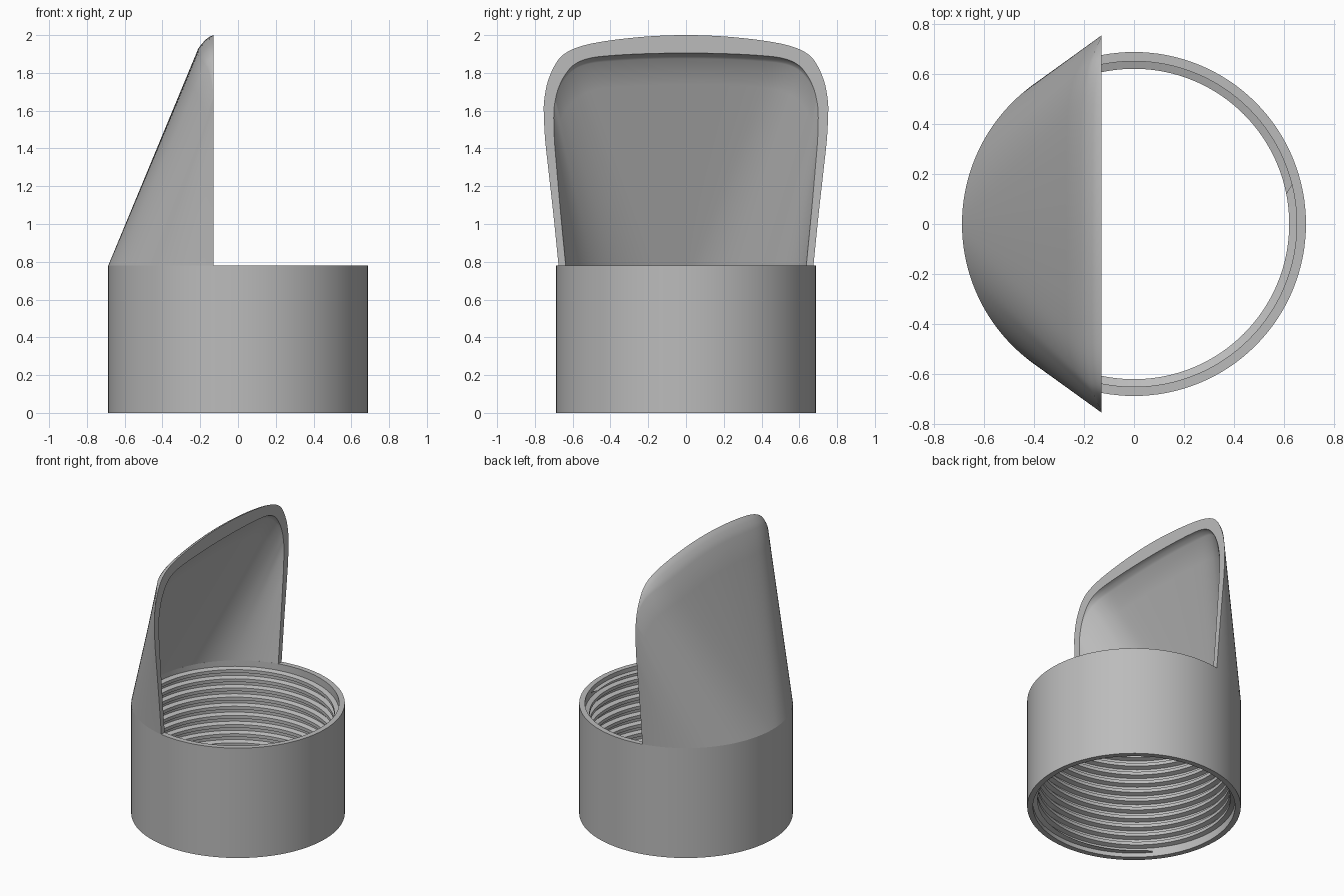
import bpy, bmesh, math
from mathutils import Vector

cube = bpy.data.objects.get("Cube")
if cube:
    bpy.data.objects.remove(cube)

R_OUT, R_IN, R_CREST, H = 0.687, 0.65, 0.62, 0.78
CUT_X = -0.13          # plane of the hood opening

grey = bpy.data.materials.new("plain_grey")
grey.use_nodes = True
colour = (0.5, 0.5, 0.5, 1)
grey.diffuse_color = colour
grey.node_tree.nodes["Principled BSDF"].inputs["Base Color"].default_value = colour


def build_loft(name, columns):
    """Skin a list of closed cross-sections with quads."""
    bm = bmesh.new()
    cols = [[bm.verts.new(p) for p in c] for c in columns]
    n = len(cols[0])
    for a, b in zip(cols, cols[1:]):
        for i in range(n):
            j = (i + 1) % n
            bm.faces.new((a[i], b[i], b[j], a[j]))
    bmesh.ops.remove_doubles(bm, verts=bm.verts, dist=1e-5)
    bmesh.ops.dissolve_degenerate(bm, edges=bm.edges, dist=1e-6)
    bmesh.ops.recalc_face_normals(bm, faces=bm.faces)
    mesh = bpy.data.meshes.new(name)
    bm.to_mesh(mesh)
    bm.free()
    mesh.materials.append(grey)
    ob = bpy.data.objects.new(name, mesh)
    bpy.context.collection.objects.link(ob)
    bpy.ops.object.select_all(action='DESELECT')
    ob.select_set(True)
    bpy.context.view_layer.objects.active = ob
    bpy.ops.object.shade_smooth_by_angle(angle=math.radians(30))
    return ob


# Threaded collar: helical inner wall between two plain lead bands
PITCH, LEAD, SEGS = 0.065, 0.03, 128
THREAD = [(0, R_IN), (0.35, R_IN), (0.5, R_CREST), (0.85, R_CREST)]


def collar_section(s):
    t = s / SEGS
    prof = [(R_OUT, 0), (R_IN, 0)]
    for k in range(-2, 14):
        for f, r in THREAD:
            z = PITCH * (k + f + t)
            if z <= LEAD or z >= H - LEAD:
                r = R_IN
            prof.append((r, min(max(z, LEAD), H - LEAD)))
    prof += [(R_IN, H), (R_OUT, H)]
    a = math.tau * t
    return [(r * math.cos(a), r * math.sin(a), z) for r, z in prof]


build_loft("threaded_collar", [collar_section(s) for s in range(SEGS + 1)])

# Hood: ruled walls from the collar's arc to the opening rim
# rows: outer rim y, z, inner rim y, z, arc angle, crown rounding
RIM = [Vector(r) for r in (
    (0, 2.0, 0, 1.905, 0, 1),
    (0.2, 1.993, 0.2, 1.902, 2, 1),
    (0.4, 1.972, 0.38, 1.893, 4, 1),
    (0.55, 1.943, 0.51, 1.878, 7, 0.9),
    (0.645, 1.9, 0.59, 1.845, 16, 0.65),
    (0.695, 1.84, 0.64, 1.79, 25, 0.35),
    (0.733, 1.75, 0.675, 1.72, 36, 0.1),
    (0.75, 1.66, 0.693, 1.65, 47, 0),
    (0.753, 1.59, 0.7, 1.58, 54, 0),
    (0.746, 1.45, 0.697, 1.45, 60, 0),
    (0.73, 1.3, 0.685, 1.3, 66, 0),
    (0.702, 1.05, 0.663, 1.05, 73, 0),
    (0.6746, H, 0.6369, H, 79, 0))]


def smooth_rows(rows, steps):
    """Catmull-Rom resampling, mirrored about the first row."""
    first = rows[1].copy()
    for i in (0, 2, 4):
        first[i] = -first[i]
    p = [first] + rows + [rows[-1] * 2 - rows[-2]]
    out = []
    for i in range(1, len(p) - 2):
        a, b, c, d = p[i - 1:i + 3]
        for s in range(steps):
            t = s / steps
            out.append(0.5 * (2 * b + (c - a) * t + (2 * a - 5 * b + 4 * c - d) * t**2
                              + (3 * b - a - 3 * c + d) * t**3))
    return out + [rows[-1]]


def wall(y, z, ang, w, radius, depth, drop):
    """One strip from the collar up the wall and over the crown to the rim."""
    end = math.acos(-CUT_X / radius)
    a = min(math.radians(ang), end) if ang < 78.9 else end
    base = Vector((-radius * math.cos(a), radius * math.sin(a), H))
    w = max(w, 0)
    brk = Vector((CUT_X - depth * w, y * (1 - 0.03 * w), z - drop * w))
    pts = [base.lerp(brk, i / 8) for i in range(9)]
    for i in range(1, 5):
        s = i / 4
        pts.append(Vector((CUT_X - depth * w * (1 - s), y * (1 - 0.03 * w * (1 - s)),
                           z - drop * w * (1 - s) ** 1.6)))
    return pts


def hood_section(row, side):
    yo, zo, yi, zi, ang, w = row
    pts = wall(yo, zo, ang, w, R_OUT, 0.08, 0.07)
    pts += reversed(wall(yi, zi, ang, w, R_IN, 0.05, 0.03))
    return [(p.x, side * p.y, p.z) for p in pts]


half = smooth_rows(RIM, 6)
build_loft("scoop_hood", [hood_section(r, -1) for r in reversed(half)]
           + [hood_section(r, 1) for r in half[1:]])
